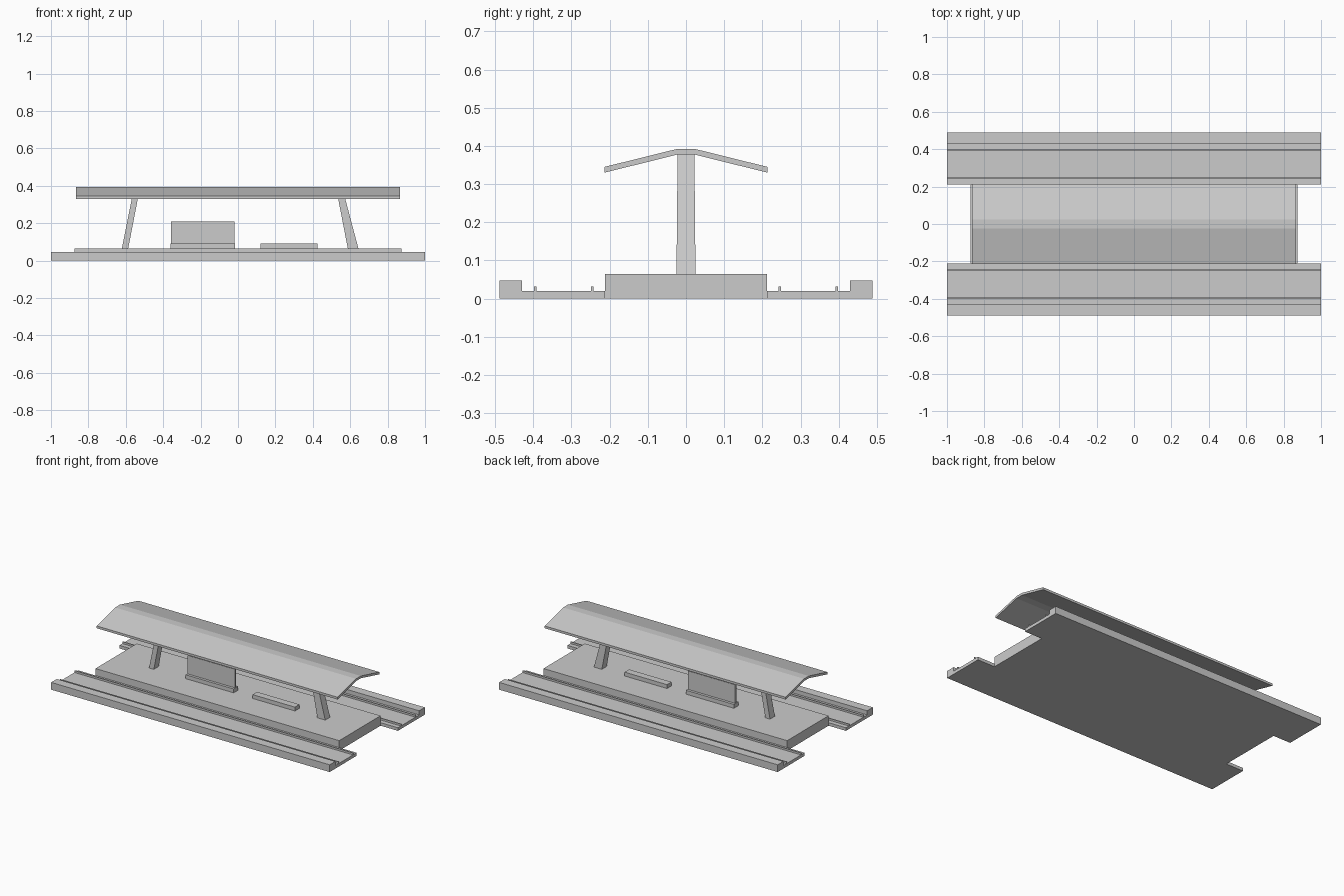
import bpy

if "Cube" in bpy.data.objects:
    bpy.data.objects.remove(bpy.data.objects["Cube"])


def mesh_object(name, verts, faces):
    mesh = bpy.data.meshes.new(name)
    mesh.from_pydata(verts, [], faces)
    mesh.update()
    obj = bpy.data.objects.new(name, mesh)
    bpy.context.collection.objects.link(obj)
    return obj


def extrude_x(name, profile, half_length):
    """Extrude a counter-clockwise (y, z) profile along x."""
    n = len(profile)
    verts = [(x, y, z) for x in (-half_length, half_length) for y, z in profile]
    faces = [tuple(reversed(range(n))), tuple(range(n, 2 * n))]
    faces += [(i, (i + 1) % n, n + (i + 1) % n, n + i) for i in range(n)]
    return mesh_object(name, verts, faces)


def prism(name, bottom, top):
    """Box between two rectangles given as (x0, x1, half_depth, z)."""
    verts = []
    for x0, x1, d, z in (bottom, top):
        verts += [(x0, -d, z), (x1, -d, z), (x1, d, z), (x0, d, z)]
    faces = [(3, 2, 1, 0), (4, 5, 6, 7)]
    faces += [(i, (i + 1) % 4, 4 + (i + 1) % 4, 4 + i) for i in range(4)]
    return mesh_object(name, verts, faces)


# Platform slab
prism("platform", (-0.875, 0.875, 0.212, 0), (-0.875, 0.875, 0.212, 0.065))

# Track beds with two rails and a raised outer wall, on both sides
bed = [(0.212, 0), (0.488, 0), (0.488, 0.047), (0.43, 0.047), (0.43, 0.02),
       (0.398, 0.02), (0.398, 0.032), (0.392, 0.032), (0.392, 0.02),
       (0.249, 0.02), (0.249, 0.032), (0.242, 0.032), (0.242, 0.02), (0.212, 0.02)]
extrude_x("back_track_bed", bed, 1.0)
extrude_x("front_track_bed", [(-y, z) for y, z in reversed(bed)], 1.0)

# Sloped canopy with a flat ridge
under = [(-0.214, 0.33), (-0.024, 0.377), (0.024, 0.377), (0.214, 0.33)]
extrude_x("canopy_roof", under + [(y, z + 0.015) for y, z in reversed(under)], 0.865)

# Leaning columns
prism("left_column", (-0.622, -0.588, 0.025, 0.06), (-0.558, -0.526, 0.022, 0.38))
prism("right_column", (0.588, 0.645, 0.025, 0.06), (0.526, 0.56, 0.022, 0.38))

# Benches, one with an upright board
for name, x0, x1 in (("board_bench", -0.36, -0.015), ("open_bench", 0.12, 0.425)):
    prism(name, (x0, x1, 0.023, 0.065), (x0, x1, 0.023, 0.09))
prism("upright_board", (-0.357, -0.018, 0.006, 0.085), (-0.357, -0.018, 0.006, 0.21))
